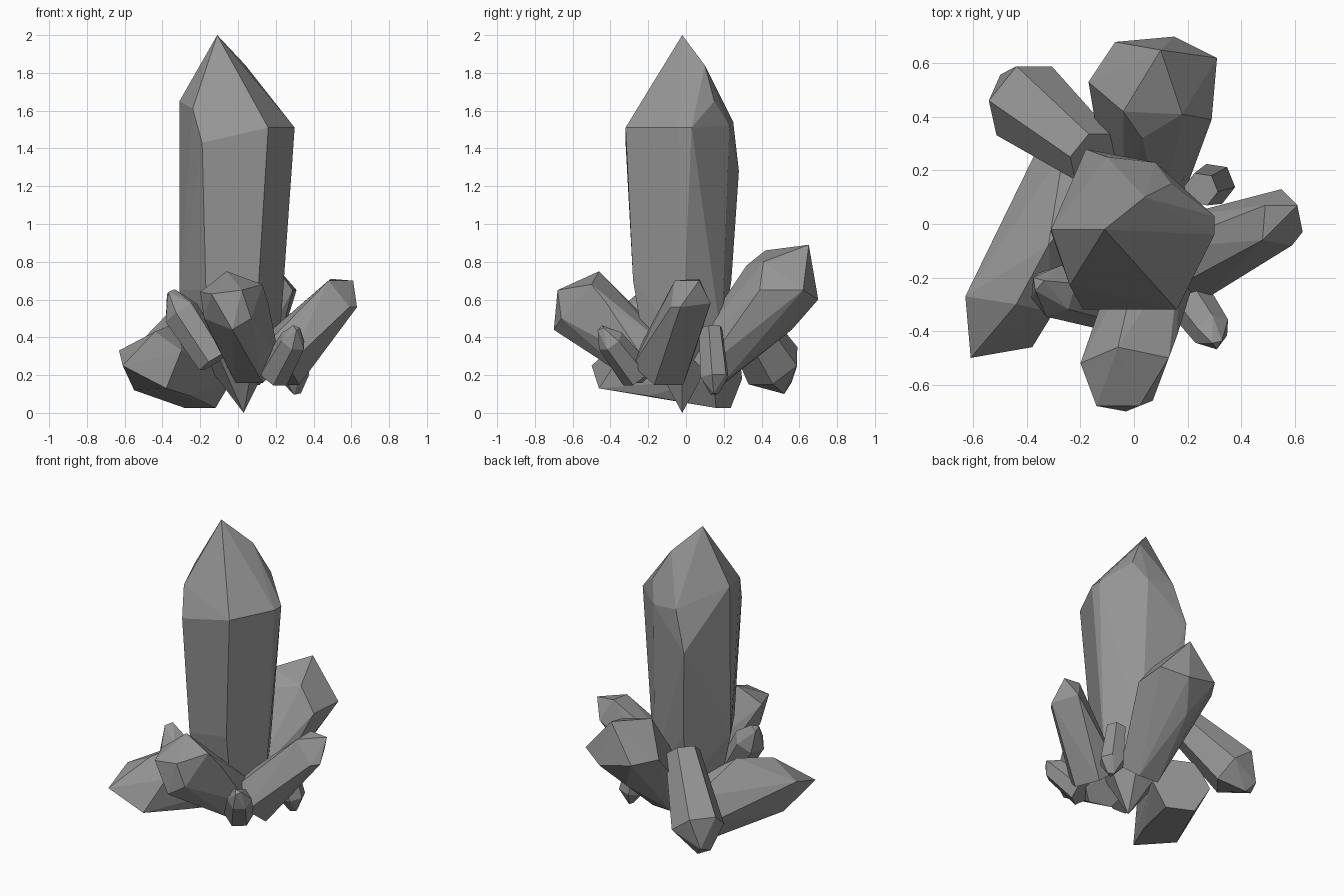
import bpy
import bmesh
from math import cos, sin, tau
from mathutils import Vector

default_cube = bpy.data.objects.get("Cube")
if default_cube:
    bpy.data.objects.remove(default_cube, do_unlink=True)

# One grey mineral material
GREY = (0.3, 0.3, 0.3, 1.0)
stone = bpy.data.materials.new("grey_stone")
stone.use_nodes = True
stone.diffuse_color = GREY
shader = stone.node_tree.nodes["Principled BSDF"]
shader.inputs["Base Color"].default_value = GREY
shader.inputs["Roughness"].default_value = 0.8


def ring(centre, axis, radius, sides=6):
    """Corner points of a polygon facing along the axis."""
    turn = Vector(axis).to_track_quat('Z', 'Y')
    corners = []
    for i in range(sides):
        angle = tau * i / sides
        offset = Vector((radius * cos(angle), radius * sin(angle), 0))
        corners.append(Vector(centre) + turn @ offset)
    return corners


def faceted_solid(name, points):
    """Flat-faced convex solid wrapped around the given corners."""
    bm = bmesh.new()
    for point in points:
        bm.verts.new(point)
    hull = bmesh.ops.convex_hull(bm, input=bm.verts[:])
    loose = {v for v in hull["geom_interior"] + hull["geom_unused"]
             if isinstance(v, bmesh.types.BMVert) and not v.link_faces}
    bmesh.ops.delete(bm, geom=list(loose), context='VERTS')
    bmesh.ops.dissolve_limit(bm, angle_limit=0.05, verts=bm.verts[:], edges=bm.edges[:])
    bmesh.ops.recalc_face_normals(bm, faces=bm.faces[:])
    mesh = bpy.data.meshes.new(name)
    bm.to_mesh(mesh)
    bm.free()
    mesh.materials.append(stone)
    obj = bpy.data.objects.new(name, mesh)
    bpy.context.collection.objects.link(obj)
    return obj


def cut_crystal(name, base, radius, head):
    """Shaft from a regular foot up to an irregular cut head."""
    middle = sum((Vector(p) for p in head), Vector()) / len(head)
    foot = ring(base, middle - Vector(base), radius)
    return faceted_solid(name, foot + head)


def plain_crystal(name, base, shoulder, tip, foot_radius, radius):
    """Six-sided shaft with a pointed head, slightly blunted."""
    axis = Vector(shoulder) - Vector(base)
    points = ring(base, axis, foot_radius)
    points += ring(shoulder, axis, radius)
    points += ring(tip, axis, radius * 0.3, sides=3)
    return faceted_solid(name, points)


# Tall central crystal, tapering to a point underneath
cut_crystal("main_crystal", (-0.02, -0.02, 0.38), 0.24, [
    (0.03, -0.02, 0.0), (-0.11, -0.02, 2.0), (0.04, 0.1, 1.84), (0.14, 0.15, 1.65),
    (0.16, -0.32, 1.51), (0.3, 0.03, 1.51), (0.3, -0.04, 1.51),
    (0.08, 0.23, 1.52), (-0.1, 0.25, 1.54), (-0.18, 0.28, 1.28),
    (-0.31, -0.02, 1.65), (-0.24, -0.23, 1.61), (-0.19, -0.32, 1.43),
    (-0.31, -0.03, 0.65), (-0.17, -0.27, 0.65),
    (0.11, -0.28, 0.7), (0.24, 0.0, 0.7), (-0.15, 0.24, 0.7)])

# Large crystals leaning outward
cut_crystal("back_crystal", (0.04, 0.1, 0.23), 0.14, [
    (0.1, 0.65, 0.89), (-0.04, 0.42, 0.86), (0.18, 0.41, 0.8),
    (0.03, 0.32, 0.78), (0.31, 0.62, 0.65), (0.29, 0.39, 0.65),
    (0.15, 0.7, 0.6), (-0.07, 0.68, 0.65), (-0.17, 0.53, 0.66),
    (0.05, 0.56, 0.44), (-0.12, 0.37, 0.55)])

cut_crystal("left_crystal", (-0.19, 0.22, 0.18), 0.18, [
    (-0.61, -0.5, 0.25), (-0.63, -0.27, 0.33), (-0.44, -0.3, 0.43),
    (-0.32, -0.08, 0.48), (-0.3, -0.33, 0.33), (-0.38, -0.46, 0.13),
    (-0.55, -0.25, 0.12), (-0.25, -0.2, 0.09)])

cut_crystal("front_crystal", (0.08, -0.17, 0.26), 0.15, [
    (-0.06, -0.46, 0.75), (0.13, -0.5, 0.68), (-0.2, -0.52, 0.64),
    (-0.14, -0.68, 0.63), (0.02, -0.68, 0.65), (0.07, -0.66, 0.5),
    (-0.03, -0.7, 0.44), (-0.18, -0.53, 0.5), (0.16, -0.42, 0.58)])

cut_crystal("right_crystal", (0.2, -0.13, 0.25), 0.165, [
    (0.61, 0.07, 0.7), (0.48, -0.06, 0.7), (0.49, 0.07, 0.71),
    (0.63, -0.03, 0.56), (0.59, -0.08, 0.56), (0.55, 0.13, 0.58)])

# Crystals drooping from a high thin foot to a low wide head
plain_crystal("back_left_crystal", (-0.15, 0.25, 0.6), (-0.41, 0.46, 0.25),
              (-0.49, 0.52, 0.13), 0.11, 0.165)
plain_crystal("back_right_crystal", (0.25, 0.13, 0.45), (0.3, 0.15, 0.19),
              (0.31, 0.15, 0.1), 0.065, 0.08)

# Small crystals filling the gaps
plain_crystal("front_left_crystal", (-0.13, -0.3, 0.27), (-0.3, -0.25, 0.53),
              (-0.36, -0.22, 0.64), 0.09, 0.1)
plain_crystal("front_right_crystal", (0.19, -0.26, 0.2), (0.29, -0.4, 0.38),
              (0.31, -0.45, 0.45), 0.09, 0.075)
